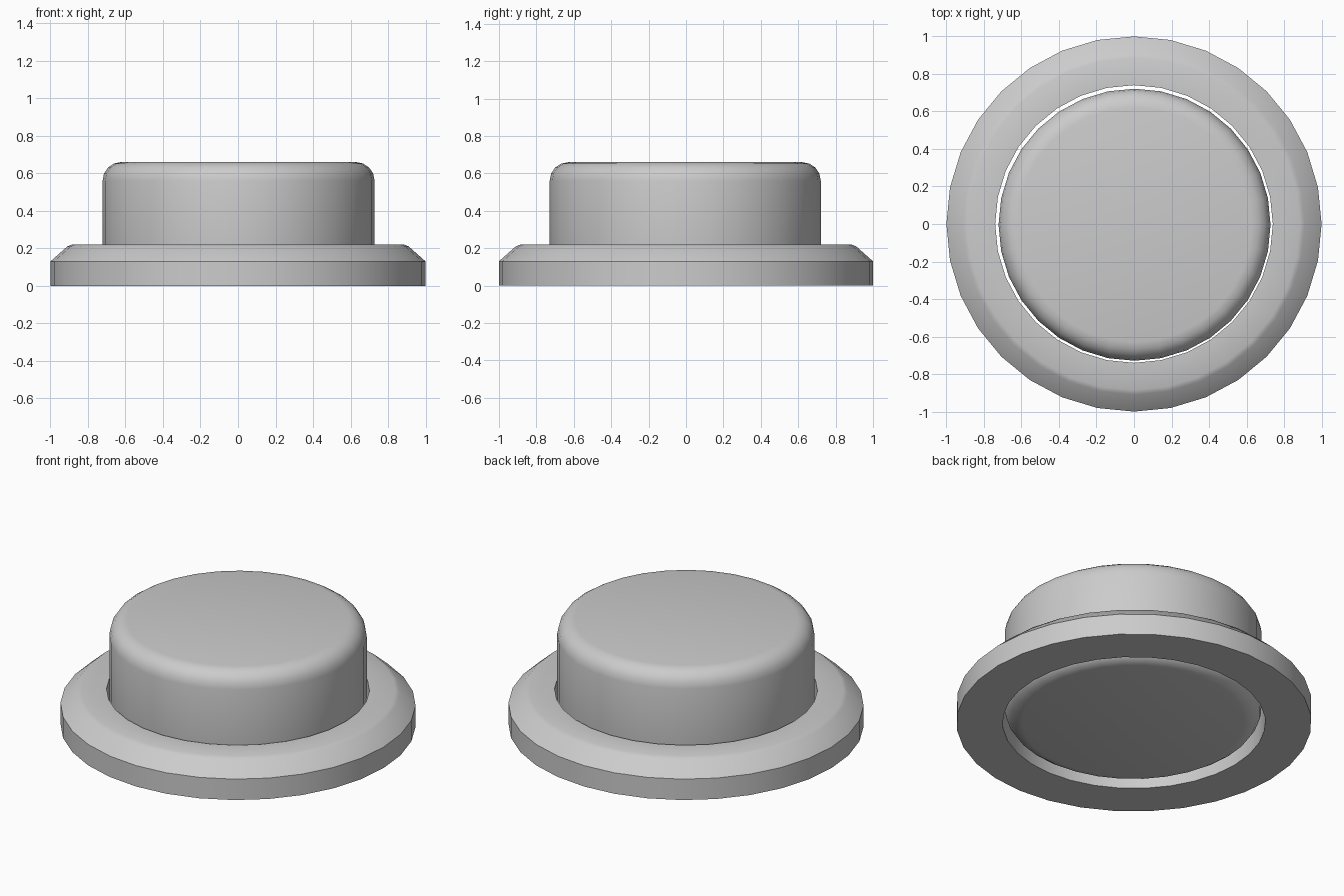
import bpy, bmesh, math

cube = bpy.data.objects.get("Cube")
if cube:
    bpy.data.objects.remove(cube, do_unlink=True)

grey = bpy.data.materials.new("light_grey")
grey.use_nodes = True
colour = (0.6, 0.6, 0.6, 1)
grey.diffuse_color = colour
grey.node_tree.nodes["Principled BSDF"].inputs["Base Color"].default_value = colour


def lathe(name, profile, sides=32, closed=False, centre=(0, 0, 0)):
    """Spin a (radius, height) profile around z."""
    bm = bmesh.new()
    verts = [bm.verts.new((r, 0, z)) for r, z in profile]
    pairs = list(zip(verts, verts[1:]))
    if closed:
        pairs.append((verts[-1], verts[0]))
    edges = [bm.edges.new(p) for p in pairs]
    bmesh.ops.spin(bm, geom=verts + edges, cent=(0, 0, 0), axis=(0, 0, 1),
                   angle=math.tau, steps=sides, use_duplicate=False)
    bmesh.ops.remove_doubles(bm, verts=bm.verts, dist=0.0005)
    # Cap the open ends of a solid profile
    rims = [e for e in bm.edges if e.is_boundary]
    if rims:
        bmesh.ops.holes_fill(bm, edges=rims, sides=0)
    bmesh.ops.recalc_face_normals(bm, faces=bm.faces)
    mesh = bpy.data.meshes.new(name)
    bm.to_mesh(mesh)
    bm.free()
    mesh.materials.append(grey)
    obj = bpy.data.objects.new(name, mesh)
    obj.location = centre
    bpy.context.collection.objects.link(obj)
    bpy.ops.object.select_all(action='DESELECT')
    obj.select_set(True)
    bpy.context.view_layer.objects.active = obj
    bpy.ops.object.shade_smooth_by_angle(angle=math.radians(46))
    return obj


# Flanged ring with a chamfered outer edge
lathe("base_ring", [(0.74, 0), (1, 0), (1, 0.13), (0.91, 0.21),
                    (0.885, 0.22), (0.74, 0.22)], closed=True)

# Push cap, rounded at both ends
radius, fillet, bottom, top, steps = 0.725, 0.1, 0.01, 0.66, 4
arc = [math.pi / 2 * i / steps for i in range(steps + 1)]
lower = [(radius - fillet + fillet * math.sin(a),
          bottom + fillet - fillet * math.cos(a)) for a in arc]
upper = [(radius - fillet + fillet * math.cos(a),
          top - fillet + fillet * math.sin(a)) for a in arc]
lathe("push_cap", lower + upper, centre=(0.003, -0.004, 0))
